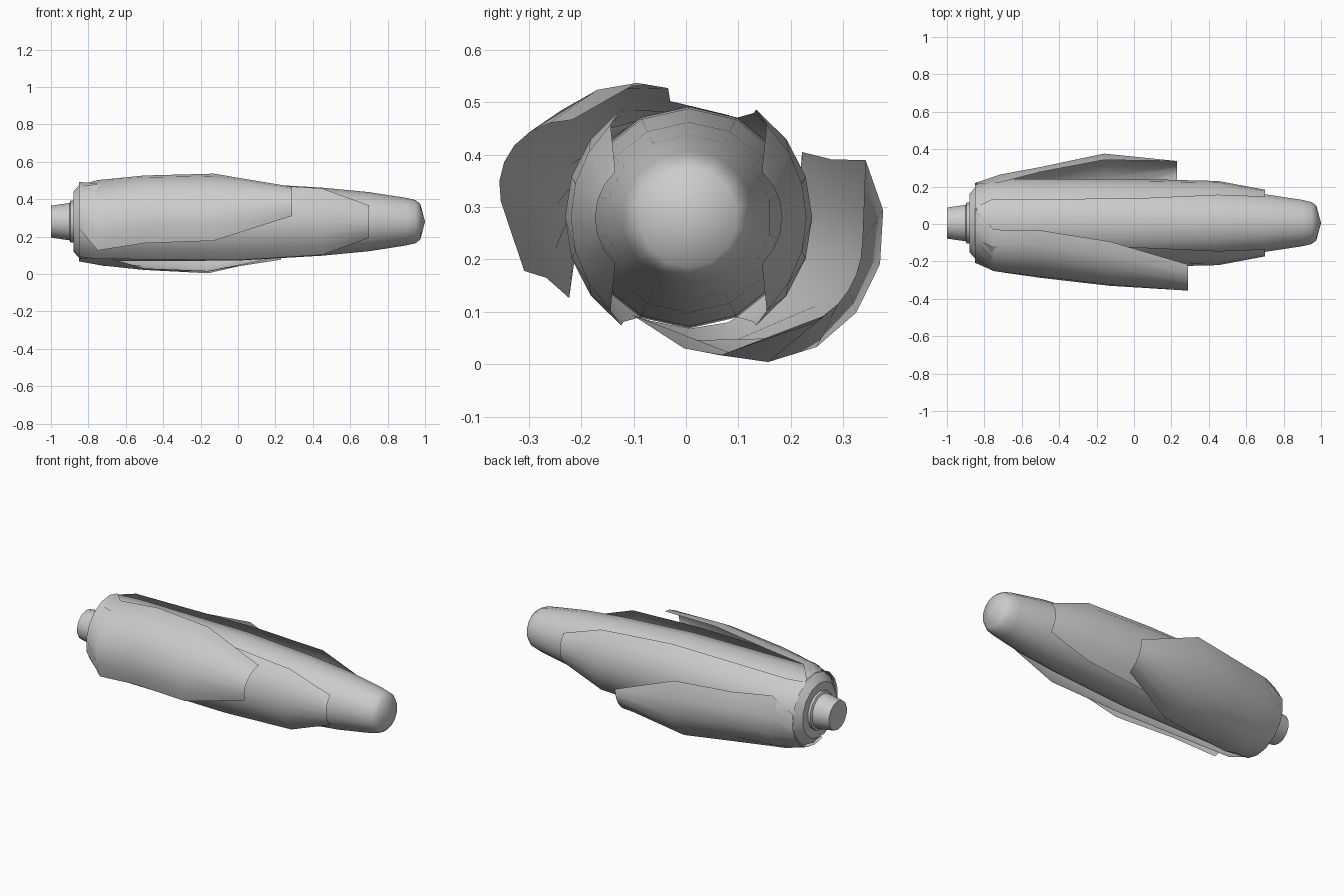
import bpy, bmesh
from math import sin, cos, pi, radians

if "Cube" in bpy.data.objects:
    bpy.data.objects.remove(bpy.data.objects["Cube"])

CY, CZ = 0.005, 0.28      # long axis of the cob


def add_mesh(name, rings, closed=False):
    """Skin a list of equal length point rings."""
    bm = bmesh.new()
    rows = [[bm.verts.new(p) for p in ring] for ring in rings]
    n = len(rows[0])
    for a, b in zip(rows, rows[1:]):
        for i in range(n if closed else n - 1):
            j = (i + 1) % n
            bm.faces.new((a[i], a[j], b[j], b[i]))
    bmesh.ops.remove_doubles(bm, verts=bm.verts, dist=0.0001)
    bmesh.ops.recalc_face_normals(bm, faces=bm.faces)
    me = bpy.data.meshes.new(name)
    bm.to_mesh(me)
    bm.free()
    ob = bpy.data.objects.new(name, me)
    bpy.context.collection.objects.link(ob)
    bpy.context.view_layer.objects.active = ob
    ob.select_set(True)
    bpy.ops.object.shade_smooth_by_angle(angle=radians(40))
    ob.select_set(False)
    return ob


def polar(x, r, a):
    return (x, CY + r * cos(a), CZ + r * sin(a))


def lathe(name, profile, sides=14):
    return add_mesh(name, [[polar(x, r, pi / 2 + 2 * pi * i / sides) for i in range(sides)]
                           for x, r in profile], True)


def husk(name, sections, segs=6):
    """Each section: x, start angle, end angle, radius at start, middle, end."""
    rings = []
    for x, a0, a1, r0, rm, r1 in sections:
        ring = []
        for i in range(segs + 1):
            t = i / segs
            r = r0 * (1 - t) * (1 - 2 * t) + 4 * rm * t * (1 - t) + r1 * t * (2 * t - 1)
            ring.append(polar(x, r, radians(a0 + (a1 - a0) * t)))
        rings.append(ring)
    return add_mesh(name, rings)


# Cob body
lathe("cob", [(-0.88, 0), (-0.88, 0.16), (-0.84, 0.205), (-0.7, 0.212), (0.0, 0.208),
              (0.45, 0.182), (0.7, 0.158), (0.9, 0.127), (0.95, 0.115), (0.975, 0.095), (1.0, 0)])

# Stem with collar and hollow end
lathe("stem", [(-0.985, 0), (-1.0, 0.085), (-0.9, 0.1), (-0.895, 0.112), (-0.875, 0.112)])

# Inner husks, one on each side
inner = [(-0.85, 67, -67, 0.203, 0.205, 0.203), (-0.76, 58, -58, 0.235, 0.236, 0.235),
         (0.0, 58, -58, 0.243, 0.236, 0.243), (0.45, 50, -50, 0.232, 0.225, 0.232),
         (0.7, 32, -32, 0.165, 0.178, 0.165)]
husk("inner_husk_right", inner)
husk("inner_husk_left", [(x, 180 - a, 180 - b, r, m, s) for x, a, b, r, m, s in inner])

# Outer husks, flared away from the cob
husk("outer_husk_front", [(-0.85, 68, 190, 0.21, 0.215, 0.215), (-0.75, 99, 214, 0.225, 0.248, 0.275),
                          (-0.5, 99, 203, 0.25, 0.285, 0.295), (-0.13, 111, 198, 0.275, 0.33, 0.33),
                          (0.29, 140, 175, 0.29, 0.36, 0.36)])
husk("outer_husk_back", [(-0.85, 250, 372, 0.21, 0.215, 0.215), (-0.72, 240, 390, 0.215, 0.26, 0.25),
                         (-0.5, 268, 382, 0.25, 0.295, 0.295), (-0.16, 283, 378, 0.27, 0.368, 0.355),
                         (0.23, 319, 352, 0.31, 0.335, 0.335)])
